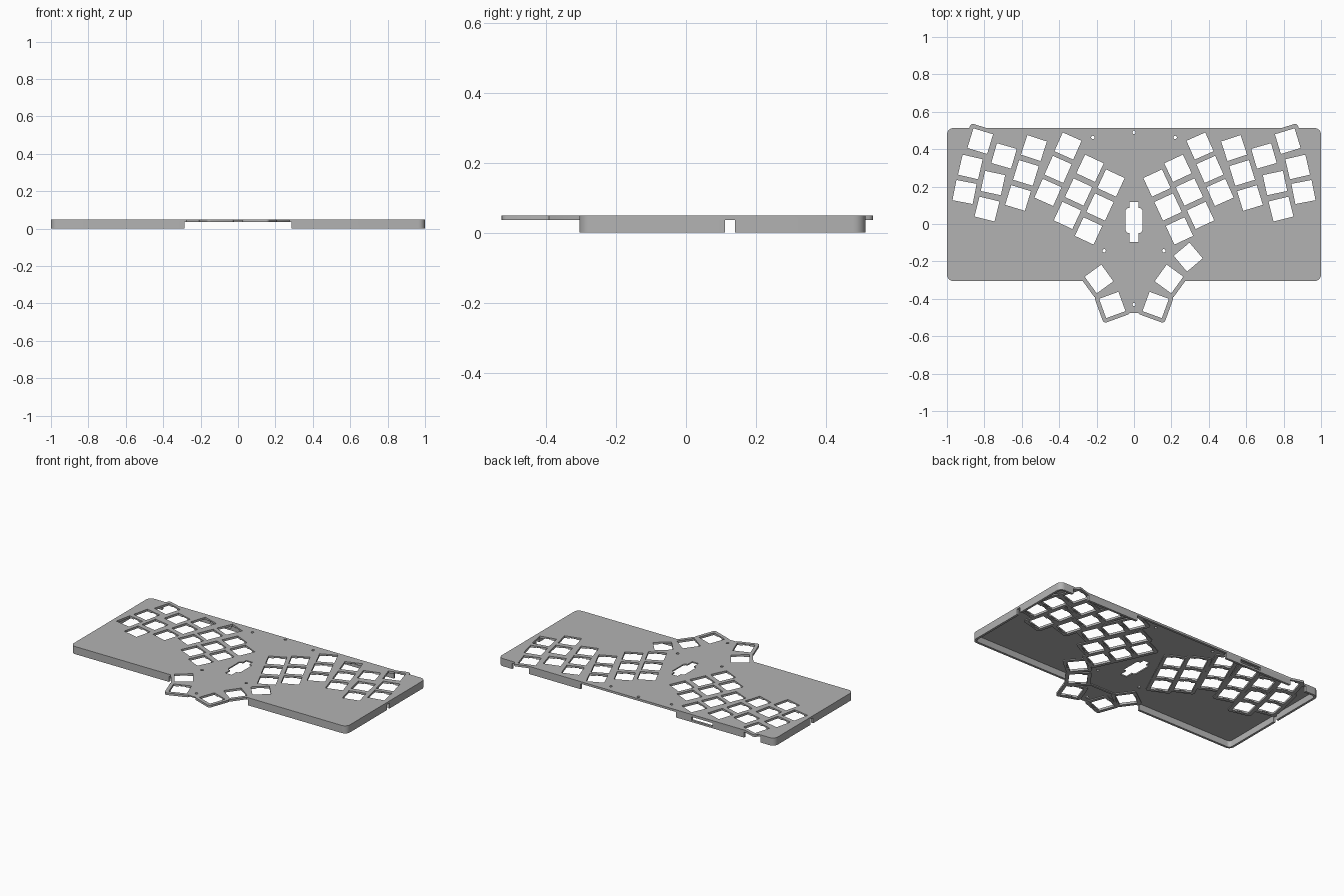
import bpy, bmesh, math
from mathutils import Matrix, Vector

cube = bpy.data.objects.get("Cube")
if cube:
    bpy.data.objects.remove(cube, do_unlink=True)

TOP, RIM, SHEET = 0.05, 0.036, 0.042   # top face, underside of key rims, underside of sheet
BACK, FRONT = 0.513, -0.305
WALL = 0.015

grey = bpy.data.materials.new("plain grey")
grey.use_nodes = True
colour = (0.45, 0.45, 0.45, 1)
grey.diffuse_color = colour
grey.node_tree.nodes["Principled BSDF"].inputs["Base Color"].default_value = colour


def rounded(hx, hy, r=0, cx=0, cy=0, angle=0, steps=5):
    """Counter-clockwise outline of a turned rectangle with round corners."""
    turn = Matrix.Rotation(math.radians(angle), 2)
    pts = []
    for i, (sx, sy) in enumerate([(1, 1), (-1, 1), (-1, -1), (1, -1)]):
        for k in range(steps + 1 if r else 1):
            a = math.pi / 2 * (i + k / steps)
            p = Vector((sx * (hx - r) + r * math.cos(a), sy * (hy - r) + r * math.sin(a))) if r \
                else Vector((sx * hx, sy * hy))
            pts.append(turn @ p + Vector((cx, cy)))
    return pts


def span(x0, x1, y0, y1):
    return rounded((x1 - x0) / 2, (y1 - y0) / 2, 0, (x0 + x1) / 2, (y0 + y1) / 2)


def circle(x, y, r, n=20):
    return [(x + r * math.cos(2 * math.pi * k / n), y + r * math.sin(2 * math.pi * k / n))
            for k in range(n)]


def prisms(name, outlines, z0, z1):
    """One mesh object holding an upright prism for each outline."""
    bm = bmesh.new()
    for pts in outlines:
        low = [bm.verts.new((p[0], p[1], z0)) for p in pts]
        high = [bm.verts.new((p[0], p[1], z1)) for p in pts]
        bm.faces.new(low[::-1])
        bm.faces.new(high)
        for i in range(len(pts)):
            j = (i + 1) % len(pts)
            bm.faces.new((low[i], low[j], high[j], high[i]))
    mesh = bpy.data.meshes.new(name)
    bm.to_mesh(mesh)
    bm.free()
    mesh.materials.append(grey)
    ob = bpy.data.objects.new(name, mesh)
    bpy.context.collection.objects.link(ob)
    return ob


def combine(target, operation, outlines, z0, z1):
    """Apply a boolean with each outline's prism, then drop the helper."""
    tool = prisms("helper", outlines, z0, z1)
    tool.hide_render = True
    mod = target.modifiers.new("shape", 'BOOLEAN')
    mod.operation, mod.solver, mod.object = operation, 'EXACT', tool
    bpy.context.view_layer.update()
    result = bpy.data.meshes.new_from_object(
        target.evaluated_get(bpy.context.evaluated_depsgraph_get()))
    target.modifiers.clear()
    target.data = result
    bpy.data.objects.remove(tool, do_unlink=True)


# Key centres and turns for the right half, mirrored to the other half
columns = [
    [(0.822, 0.443, 17), (0.875, 0.305, 13), (0.906, 0.171, 11)],
    [(0.695, 0.364, 16), (0.754, 0.219, 12), (0.786, 0.080, 14)],
    [(0.535, 0.406, 18), (0.578, 0.273, 17), (0.620, 0.139, 17)],
    [(0.353, 0.417, 24), (0.406, 0.292, 24), (0.460, 0.169, 24)],
    [(0.235, 0.298, 25), (0.296, 0.171, 25), (0.356, 0.046, 25)],
    [(0.123, 0.219, 25), (0.182, 0.091, 25), (0.243, -0.037, 25)],
    [(0.187, -0.294, -36), (0.116, -0.433, -20)],
]
keys = [(s * x, y, s * a) for col in columns for x, y, a in col for s in (1, -1)]
keys.append((0.290, -0.177, 40))

# Tray: rounded slab hollowed from below
mid, half = (BACK + FRONT) / 2, (BACK - FRONT) / 2
case = prisms("keyboard_case", [rounded(1, half, 0.035, 0, mid)], 0, TOP)
combine(case, 'DIFFERENCE', [rounded(1 - WALL, half - WALL, 0.022, 0, mid)], -0.02, SHEET)

# Thumb tongue between the two thumb clusters
tongue = [(-0.25, -0.28), (-0.2, -0.40), (-0.1, -0.46), (-0.02, -0.477),
          (0.02, -0.477), (0.1, -0.46), (0.2, -0.40), (0.25, -0.28)]
combine(case, 'UNION', [tongue], SHEET, TOP)

# Thicker rim around every key
for x, y, a in keys:
    combine(case, 'UNION', [rounded(0.077, 0.077, 0.018, x, y, a)], RIM, TOP)

# Wall openings: front, back middle, outer key bumps, side cable notches, rear port
openings = [span(-0.287, 0.287, FRONT - 0.05, FRONT + WALL + 0.004),
            span(-0.287, 0.405, BACK - WALL - 0.004, BACK + 0.05)]
for s in (1, -1):
    openings.append(rounded(0.06, 0.03, 0, s * 0.84, BACK))
    openings.append(rounded(0.03, 0.014, 0, s, 0.126))
combine(case, 'DIFFERENCE', openings, -0.02, RIM)
combine(case, 'DIFFERENCE', [rounded(0.075, 0.03, 0, -0.475, BACK)], 0.012, RIM - 0.002)

# Switch openings, with wider clip recesses underneath
combine(case, 'DIFFERENCE', [rounded(0.055, 0.055, 0, *k) for k in keys], -0.02, 0.1)
combine(case, 'DIFFERENCE', [rounded(0.022, 0.063, 0, *k) for k in keys], -0.02, SHEET - 0.001)

# Central stepped window and screw holes
side = [(0.023, -0.097), (0.023, -0.048), (0.034, -0.048), (0.045, -0.035),
        (0.045, 0.075), (0.034, 0.085), (0.023, 0.085), (0.023, 0.118)]
window = side + [(-x, y) for x, y in reversed(side)]
screws = [(0, 0.49), (0, -0.43)] + [(s * x, y) for s in (1, -1)
                                    for x, y in [(0.22, 0.463), (0.16, -0.143)]]
combine(case, 'DIFFERENCE', [window] + [circle(x, y, 0.009) for x, y in screws], -0.02, 0.1)

# Smooth the rounded corners, keep other edges sharp
bpy.ops.object.select_all(action='DESELECT')
case.select_set(True)
bpy.context.view_layer.objects.active = case
bpy.ops.object.shade_smooth_by_angle(angle=math.radians(30))
